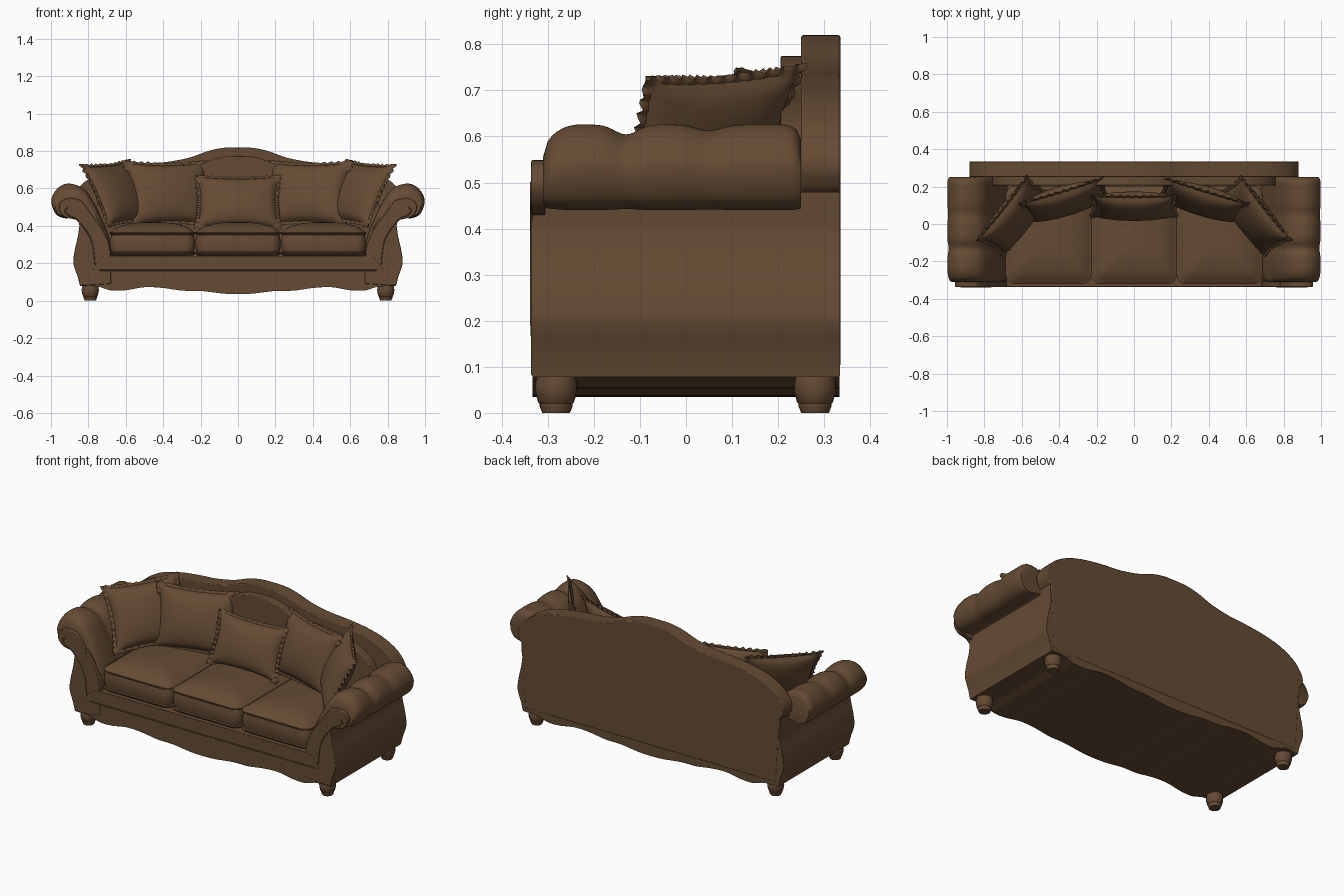
import bpy, bmesh, math
from mathutils import Matrix, Vector, Euler

if "Cube" in bpy.data.objects:
    bpy.data.objects.remove(bpy.data.objects["Cube"])

brown = bpy.data.materials.new("brown leather")
brown.diffuse_color = (0.13, 0.07, 0.034, 1)
brown.use_nodes = True
brown.node_tree.nodes["Principled BSDF"].inputs["Base Color"].default_value = brown.diffuse_color


def finish(name, bm):
    bmesh.ops.recalc_face_normals(bm, faces=bm.faces)
    me = bpy.data.meshes.new(name)
    bm.to_mesh(me)
    bm.free()
    ob = bpy.data.objects.new(name, me)
    bpy.context.collection.objects.link(ob)
    me.materials.append(brown)
    return ob


def spline(pts, n=6, closed=False):
    """Smooth curve through 2D points."""
    out, c = [], len(pts)
    get = (lambda i: Vector(pts[i % c])) if closed else (lambda i: Vector(pts[max(0, min(c - 1, i))]))
    for i in range(c if closed else c - 1):
        p0, p1, p2, p3 = (get(i + k) for k in (-1, 0, 1, 2))
        for s in range(n):
            t = s / n
            out.append(0.5 * (2 * p1 + (p2 - p0) * t + (2 * p0 - 5 * p1 + 4 * p2 - p3) * t * t
                              + (3 * p1 - p0 - 3 * p2 + p3) * t ** 3))
    if not closed:
        out.append(Vector(pts[-1]))
    return out


def loft(name, rings):
    """Skin a list of closed rings and cap both ends."""
    bm = bmesh.new()
    vs = [[bm.verts.new(p) for p in r] for r in rings]
    n = len(vs[0])
    for a, b in zip(vs, vs[1:]):
        for i in range(n):
            bm.faces.new((a[i], a[(i + 1) % n], b[(i + 1) % n], b[i]))
    bm.faces.new(vs[0])
    bm.faces.new(vs[-1])
    return finish(name, bm)


def extrude(name, pts, y0, y1, bevel=0.0):
    ob = loft(name, [[(p[0], y, p[1]) for p in pts] for y in (y0, y1)])
    if bevel:
        m = ob.modifiers.new("soft edge", 'BEVEL')
        m.width, m.segments, m.limit_method = bevel, 2, 'ANGLE'
        m.angle_limit = math.radians(60)
    return ob


def both(half):
    """Mirror an open profile that starts on the centre line."""
    return [(-p[0], p[1]) for p in reversed(half[1:])] + [(p[0], p[1]) for p in half]


def piping(name, pts, y, r=0.004):
    cu = bpy.data.curves.new(name, 'CURVE')
    cu.dimensions, cu.bevel_depth, cu.bevel_resolution = '3D', r, 2
    sp = cu.splines.new('POLY')
    sp.points.add(len(pts) - 1)
    for q, p in zip(sp.points, pts):
        q.co = (p[0], y, p[1], 1)
    ob = bpy.data.objects.new(name, cu)
    bpy.context.collection.objects.link(ob)
    cu.materials.append(brown)


# base with scalloped apron running the whole depth
apron = spline([(0, .035), (.08, .038), (.2, .052), (.3, .054), (.4, .068), (.5, .072),
                (.6, .056), (.68, .055), (.75, .075), (.845, .078)])
flank = spline([(.845, .08), (.858, .13), (.88, .2), (.873, .27), (.857, .34), (.848, .40)])
low = [p for p in flank if p[1] < .235]
extrude("base", both(apron + low + [Vector((.87, .24))]), -.333, .333)
extrude("front_rail", [(-.78, .165), (.78, .165), (.72, .238), (-.72, .238)], -.338, -.30, .004)
piping("rail_piping", [(-.74, .163), (.74, .163)], -.334)

# camel back and inner back padding
crest = spline([(0, .82), (.08, .817), (.16, .80), (.26, .765), (.38, .742), (.5, .732), (.62, .715),
                (.73, .685), (.82, .635), (.87, .575), (.88, .53), (.865, .495), (.85, .48)])
extrude("camel_back", both(crest + [Vector((.845, .40)), Vector((.83, .1))]), .25, .335, .008)
inner = [Vector((p[0] * .86, p[1] - .045)) for p in crest]
extrude("inner_back", both(inner + [Vector((.72, .2))]), .205, .26, .015)

# arms
swoop = [(.83, .525), (.775, .45), (.725, .38), (.69, .30), (.68, .22), (.68, .09)]
roll = spline([(.90, .626), (.96, .605), (.998, .54), (.975, .465), (.92, .44), (.86, .45), (.80, .38),
               (.76, .25), (.68, .24), (.69, .34), (.725, .43), (.765, .515), (.82, .595)], 5, True)
scroll = flank + spline([(.852, .43), (.885, .437), (.93, .45), (.957, .49), (.945, .53), (.905, .548),
                         (.86, .542)] + swoop)
for s, side in ((1, "right"), (-1, "left")):
    body = flank + [Vector(p) for p in [(.855, .44), (.855, .48), (.78, .46)] + swoop[2:]]
    extrude(side + "_arm_body", [(s * p[0], p[1]) for p in body], -.33, .334)
    extrude(side + "_arm_front", [(s * p[0], p[1]) for p in scroll], -.336, -.305, .006)
    # padded roll with three lobes
    rings = []
    for i in range(57):
        y = -.31 + .56 * i / 56
        lobe = 1 - .13 * max(math.exp(-((y + .13) / .035) ** 2), .6 * math.exp(-((y - .05) / .04) ** 2))
        a, b = (max(0, min(1, e)) for e in ((y + .31) / .08, (.25 - y) / .04))
        k = lobe * (.58 + .42 * math.sqrt(1 - (1 - a) ** 2)) * (.8 + .2 * math.sqrt(1 - (1 - b) ** 2))
        rings.append([(s * (.88 + (p[0] - .88) * (.55 + .45 * k)), y, .46 + (p[1] - .46) * k) for p in roll])
    loft(side + "_arm_roll", rings)
    trim = spline([(.91, .50), (.925, .48), (.905, .455), (.87, .44), (.82, .385), (.78, .31), (.765, .19)])
    piping(side + "_arm_piping", [(s * p[0], p[1]) for p in trim], -.336, .003)


# seat cushions with piped edges and a crowned top
def rounded(cx, cy, hw, hd, r, z):
    return [(cx + sx * (hw - r) + r * math.cos(t), cy + sy * (hd - r) + r * math.sin(t), z)
            for q, (sx, sy) in enumerate(((1, 1), (-1, 1), (-1, -1), (1, -1)))
            for t in ((q + j / 6) * math.pi / 2 for j in range(7))]


layers = [(.02, .235), (.006, .245), (-.002, .252), (-.002, .258), (.005, .262), (0, .29), (0, .32), (.006, .352),
          (-.002, .358), (-.002, .365), (.008, .37), (.03, .388), (.06, .401), (.10, .411), (.15, .418), (.19, .42)]
for i, label in enumerate(("left", "middle", "right")):
    loft(label + "_seat_cushion", [rounded((i - 1) * .457, -.06, .227 - d, .26 - d, max(.05 - d * .2, .012), z)
                                   for d, z in layers])


# throw pillows with ruffled edge
def pillow(name, w, h, t, loc, yaw, tilt, lean=0):
    bm = bmesh.new()
    n, edge = 44, 1.13
    rot = Euler((0, 0, math.radians(yaw))).to_matrix() @ Euler((math.radians(-tilt), 0, 0)).to_matrix() \
        @ Euler((0, math.radians(lean), 0)).to_matrix()
    mat = Matrix.Translation(loc) @ rot.to_4x4()
    for face in (-1, 1):
        grid = []
        for i in range(n + 1):
            row = []
            for j in range(n + 1):
                u, v = (edge * (2 * k / n - 1) for k in (i, j))
                m = max(abs(u), abs(v))
                fat = (max(0, 1 - u * u) * max(0, 1 - v * v)) ** .45
                frill = max(0, m - 1) / (edge - 1)
                rim = .004 * (m < edge - .001)
                along = v if abs(u) > abs(v) else u
                wob = 1 + .018 * frill * math.sin(along * 37)
                x = u * wob * w / 2 / edge * (1 - .07 * (1 - min(1, v * v)))
                z = v * wob * h / 2 / edge * (1 - .07 * (1 - min(1, u * u)))
                y = face * (rim + fat * t / 2) + .007 * frill * math.sin(along * 31)
                row.append(bm.verts.new(mat @ Vector((x, y, z))))
            grid.append(row)
        for i in range(n):
            for j in range(n):
                bm.faces.new((grid[i][j], grid[i + 1][j], grid[i + 1][j + 1], grid[i][j + 1]))
    bmesh.ops.remove_doubles(bm, verts=bm.verts, dist=.0002)
    finish(name, bm)


pillow("middle_pillow", .47, .31, .12, (0, .095, .528), 0, 22)
for s, side in ((1, "right"), (-1, "left")):
    pillow(side + "_back_pillow", .48, .37, .13, (s * .37, .125, .573), -17 * s, 18)
    pillow(side + "_corner_pillow", .44, .38, .12, (s * .635, .04, .575), -50 * s, 27, 4 * s)

# turned feet
for x in (-.79, .79):
    for y, end in ((-.282, "front"), (.28, "back")):
        loft(end + ("_left" if x < 0 else "_right") + "_foot",
             [[(x + r * math.cos(k * math.pi / 12), y + r * math.sin(k * math.pi / 12), z) for k in range(24)]
              for r, z in ((.03, 0), (.036, .015), (.036, .02), (.039, .023), (.045, .045), (.046, .06),
                           (.043, .075), (.04, .09))])

# smooth shading with sharp creases kept
bpy.ops.object.select_all(action='DESELECT')
for ob in bpy.context.scene.objects:
    if ob.type == 'MESH':
        ob.select_set(True)
        bpy.context.view_layer.objects.active = ob
bpy.ops.object.shade_smooth_by_angle(angle=math.radians(40))
